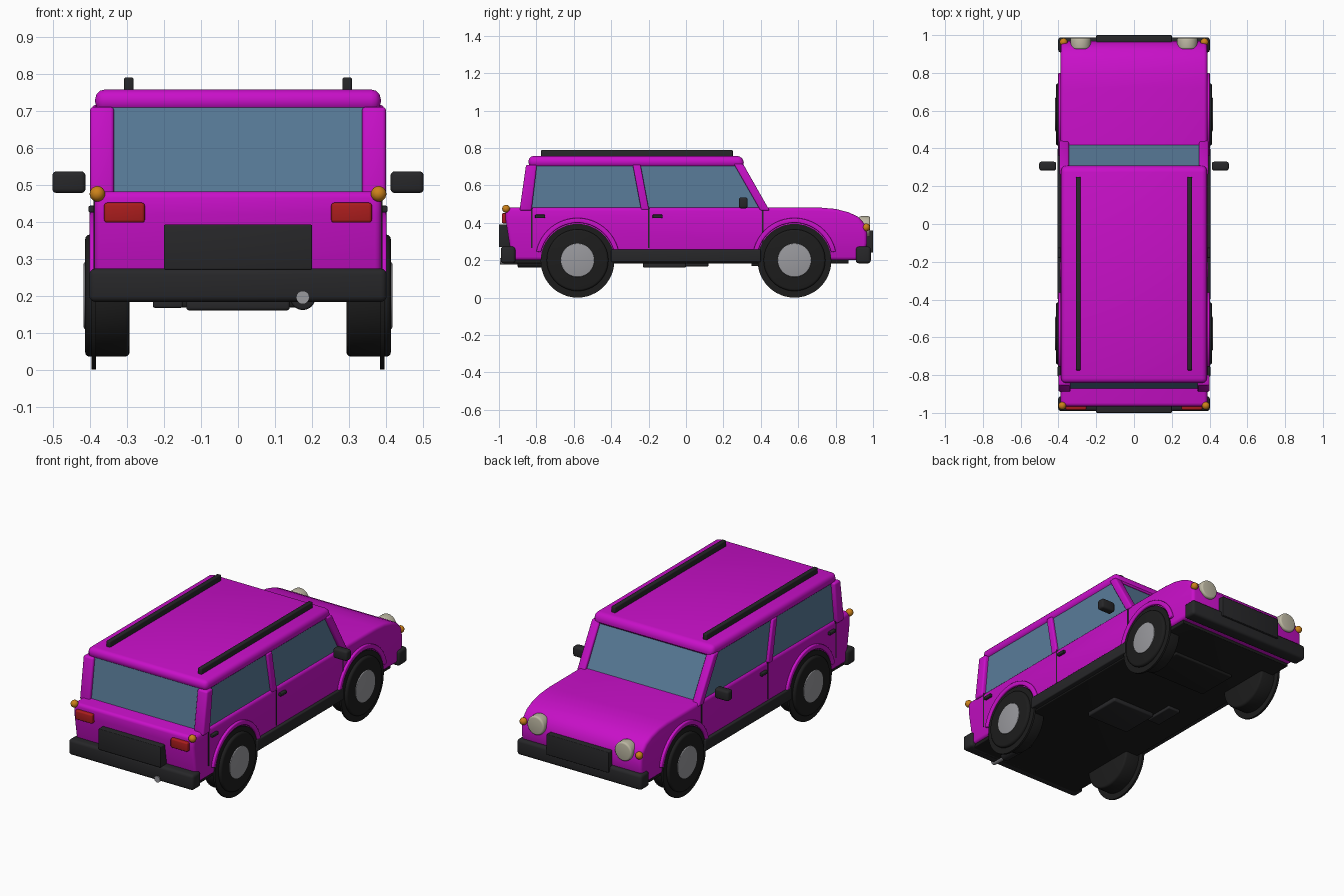
import bpy, bmesh, math
from mathutils import Matrix, Vector

if "Cube" in bpy.data.objects:
    bpy.data.objects.remove(bpy.data.objects["Cube"])


def material(name, rgb):
    m = bpy.data.materials.new(name)
    m.diffuse_color = (*rgb, 1)
    m.use_nodes = True
    m.node_tree.nodes["Principled BSDF"].inputs["Base Color"].default_value = m.diffuse_color
    return m


PAINT = material("paint", (0.58, 0.005, 0.58))
GLASS = material("glass", (0.10, 0.20, 0.32))
BLACK = material("black_trim", (0.02, 0.02, 0.022))
RUBBER = material("rubber", (0.012, 0.012, 0.012))
HUB = material("hub_metal", (0.32, 0.32, 0.34))
RED = material("red_lamp", (0.4, 0.012, 0.012))
AMBER = material("amber_lamp", (0.6, 0.22, 0.01))
CREAM = material("headlamp", (0.5, 0.47, 0.36))


def finish(name, bm, mat, bevel=0.0, segs=3, limit=35):
    if bevel:
        bm.normal_update()
        edges = [e for e in bm.edges if e.calc_face_angle(0) > math.radians(limit)]
        bmesh.ops.bevel(bm, geom=edges, offset=bevel, segments=segs, profile=0.5,
                        affect='EDGES', clamp_overlap=True)
    bmesh.ops.recalc_face_normals(bm, faces=bm.faces[:])
    me = bpy.data.meshes.new(name)
    bm.to_mesh(me)
    bm.free()
    for p in me.polygons:
        p.use_smooth = True
    me.set_sharp_from_angle(angle=math.radians(35))
    me.materials.append(mat)
    ob = bpy.data.objects.new(name, me)
    bpy.context.collection.objects.link(ob)
    return ob


def box(name, lo, hi, mat, bevel=0.0):
    bm = bmesh.new()
    lo, hi = Vector(lo), Vector(hi)
    size = hi - lo
    m = Matrix.Translation((lo + hi) / 2) @ Matrix.Diagonal((*[abs(s) for s in size], 1))
    bmesh.ops.create_cube(bm, size=1, matrix=m)
    return finish(name, bm, mat, bevel)


def prism(name, yz, x0, x1, mat, bevel=0.0):
    """Side profile in y, z extruded across x."""
    bm = bmesh.new()
    face = bm.faces.new([bm.verts.new((x0, y, z)) for y, z in yz])
    new = bmesh.ops.extrude_face_region(bm, geom=[face])["geom"]
    bmesh.ops.translate(bm, vec=(x1 - x0, 0, 0),
                        verts=[v for v in new if isinstance(v, bmesh.types.BMVert)])
    bmesh.ops.recalc_face_normals(bm, faces=bm.faces[:])
    return finish(name, bm, mat, bevel)


def disc(name, centre, radius, depth, axis, mat, bevel=0.0, n=48):
    bm = bmesh.new()
    rot = Matrix.Rotation(math.pi / 2, 4, 'Y' if axis == 'X' else 'X')
    bmesh.ops.create_cone(bm, cap_ends=True, segments=n, radius1=radius, radius2=radius,
                          depth=depth, matrix=Matrix.Translation(centre) @ rot)
    return finish(name, bm, mat, bevel)


def ball(name, centre, radius, mat):
    bm = bmesh.new()
    bmesh.ops.create_uvsphere(bm, u_segments=20, v_segments=12, radius=radius,
                              matrix=Matrix.Translation(centre))
    return finish(name, bm, mat)


# Lower body with sloping bonnet
prism("body", [(-0.93, 0.20), (-0.965, 0.42), (-0.965, 0.482), (0.43, 0.482), (0.72, 0.481),
               (0.80, 0.474), (0.87, 0.456), (0.92, 0.432), (0.955, 0.395), (0.968, 0.345),
               (0.968, 0.29), (0.945, 0.20)], -0.388, 0.388, PAINT, 0.018)

# Cabin glass and roof
prism("cabin_glass", [(-0.872, 0.47), (-0.838, 0.71), (0.292, 0.71), (0.425, 0.47)],
      -0.376, 0.376, GLASS)
prism("roof", [(-0.842, 0.696), (-0.842, 0.757), (0.30, 0.757), (0.315, 0.696)],
      -0.386, 0.386, PAINT, 0.026)

# Underbody, gearbox and exhaust
box("underbody", (-0.375, -0.95, 0.183), (0.375, 0.87, 0.205), RUBBER, 0.004)
box("gearbox_cover", (-0.14, -0.23, 0.16), (0.14, 0.0, 0.19), BLACK, 0.008)
box("heat_shield", (-0.23, -0.06, 0.167), (-0.15, 0.12, 0.19), BLACK, 0.005)
box("front_subframe", (-0.2, 0.35, 0.168), (0.2, 0.60, 0.19), RUBBER, 0.006)
disc("exhaust_pipe", (0.175, -0.90, 0.195), 0.018, 0.19, 'Y', HUB, n=20)
disc("exhaust_silencer", (0.175, -0.80, 0.195), 0.034, 0.20, 'Y', BLACK, 0.006, 24)

# Bumpers and plates
box("rear_bumper", (-0.402, -0.99, 0.183), (0.402, -0.912, 0.273), BLACK, 0.016)
box("front_bumper", (-0.402, 0.908, 0.183), (0.402, 0.988, 0.273), BLACK, 0.016)
box("rear_plate", (-0.2, -1.0, 0.27), (0.2, -0.94, 0.392), BLACK, 0.004)
box("front_plate", (-0.2, 0.95, 0.24), (0.2, 1.0, 0.36), BLACK, 0.004)

for s, side in ((-1, "left"), (1, "right")):
    # Pillars
    prism(f"{side}_front_pillar", [(0.255, 0.715), (0.305, 0.715), (0.447, 0.465), (0.398, 0.465)],
          s * 0.345, s * 0.394, PAINT, 0.008)
    prism(f"{side}_middle_pillar", [(-0.285, 0.71), (-0.243, 0.71), (-0.198, 0.47), (-0.24, 0.47)],
          s * 0.36, s * 0.392, PAINT, 0.006)
    prism(f"{side}_rear_pillar", [(-0.89, 0.465), (-0.855, 0.71), (-0.797, 0.71), (-0.826, 0.465)],
          s * 0.335, s * 0.40, PAINT, 0.01)

    # Roof rail, mirror, sill
    box(f"{side}_roof_rail", (s * 0.295 - 0.013, -0.775, 0.745), (s * 0.295 + 0.013, 0.25, 0.79),
        BLACK, 0.006)
    box(f"{side}_mirror", (s * 0.457 - 0.045, 0.283, 0.477), (s * 0.457 + 0.045, 0.33, 0.536),
        BLACK, 0.012)
    box(f"{side}_sill", (s * 0.385 - 0.02, -0.40, 0.19), (s * 0.385 + 0.02, 0.40, 0.257),
        BLACK, 0.006)

    # Door seams and handles
    for i, y in enumerate((-0.825, -0.20, 0.41)):
        box(f"{side}_door_seam_{i}", (s * 0.38 - 0.01, y - 0.004, 0.265),
            (s * 0.38 + 0.01, y + 0.004, 0.478), BLACK)
    for i, y in enumerate((-0.78, -0.152)):
        box(f"{side}_door_handle_{i}", (s * 0.392 - 0.012, y - 0.027, 0.425),
            (s * 0.392 + 0.012, y + 0.027, 0.443), BLACK, 0.004)

    # Lamps
    box(f"{side}_tail_lamp", (s * 0.307 - 0.055, -0.985, 0.397), (s * 0.307 + 0.055, -0.94, 0.451),
        RED, 0.008)
    ball(f"{side}_rear_indicator", (s * 0.38, -0.962, 0.475), 0.021, AMBER)
    ball(f"{side}_front_indicator", (s * 0.373, 0.963, 0.375), 0.021, AMBER)
    disc(f"{side}_headlamp", (s * 0.282, 0.955, 0.38), 0.055, 0.06, 'Y', CREAM, 0.01, 32)

    # Wheels with arch discs and flares
    for end, y in (("rear", -0.58), ("front", 0.58)):
        disc(f"{side}_{end}_tyre", (s * 0.353, y, 0.20), 0.165, 0.12, 'X', RUBBER, 0.012)
        disc(f"{side}_{end}_wheel_disc", (s * 0.39, y, 0.197), 0.197, 0.012, 'X', RUBBER)
        disc(f"{side}_{end}_hub", (s * 0.405, y, 0.20), 0.09, 0.024, 'X', HUB, 0.004)
        arc = [math.radians(12 + 156 * i / 24) for i in range(25)]
        outer = [(y + 0.226 * math.cos(a), 0.20 + 0.226 * math.sin(a)) for a in arc]
        inner = [(y + 0.200 * math.cos(a), 0.20 + 0.200 * math.sin(a)) for a in reversed(arc)]
        prism(f"{side}_{end}_arch_flare", outer + inner, s * 0.375, s * 0.402, PAINT, 0.005)
